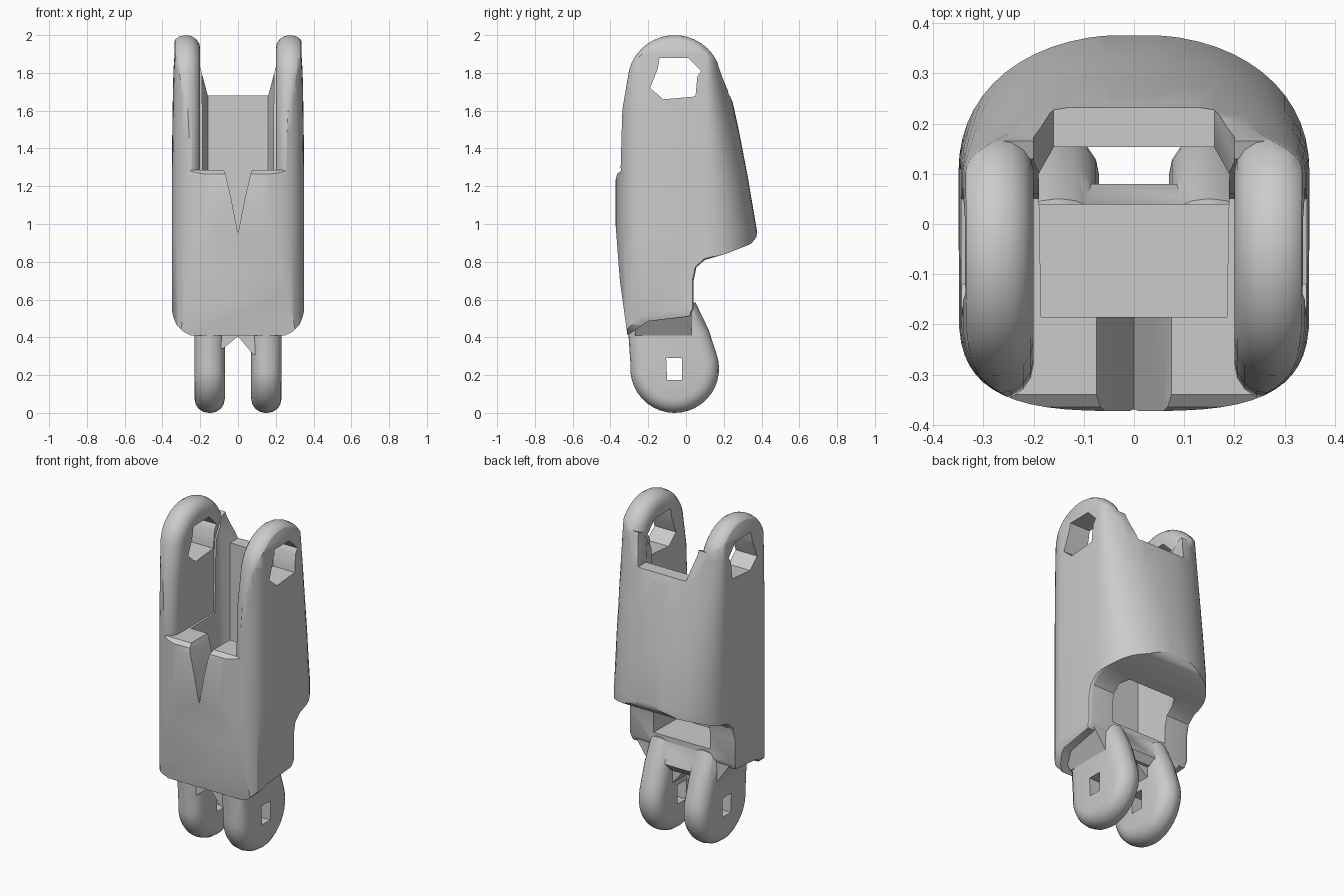
import bpy, bmesh, math
from mathutils import Vector

if "Cube" in bpy.data.objects:
    bpy.data.objects.remove(bpy.data.objects["Cube"], do_unlink=True)


def finish(name, bm):
    bmesh.ops.recalc_face_normals(bm, faces=bm.faces)
    mesh = bpy.data.meshes.new(name)
    bm.to_mesh(mesh)
    bm.free()
    obj = bpy.data.objects.new(name, mesh)
    bpy.context.collection.objects.link(obj)
    return obj


def prism(name, points, axis, lo, hi, bevel=0.0):
    """Extrude a 2D outline along an axis, optionally rounding both rims."""
    def place(p, d):
        return {"x": (d, p[0], p[1]), "y": (p[0], d, p[1]), "z": (p[0], p[1], d)}[axis]
    bm = bmesh.new()
    face = bm.faces.new([bm.verts.new(place(p, lo)) for p in points])
    shift = Vector(place((0, 0), hi - lo))
    extruded = bmesh.ops.extrude_face_region(bm, geom=[face], use_keep_orig=True)["geom"]
    bmesh.ops.translate(bm, vec=shift, verts=[v for v in extruded if isinstance(v, bmesh.types.BMVert)])
    bmesh.ops.recalc_face_normals(bm, faces=bm.faces)
    if bevel:
        caps = [face] + [f for f in extruded if isinstance(f, bmesh.types.BMFace)]
        rims = list({e for f in caps for e in f.edges})
        bmesh.ops.bevel(bm, geom=rims, offset=bevel, segments=4, profile=0.5,
                        affect="EDGES", clamp_overlap=True)
    return finish(name, bm)


def ring(half_width, back, z, steps=56):
    """Horizontal section with squarish front corners and a rounder back."""
    pts = []
    for i in range(steps):
        a = 2 * math.pi * i / steps
        c, s = math.cos(a), math.sin(a)
        n, cy, ry = (2.2, 0.1, back - 0.1) if s >= 0 else (3.2, -0.15, 0.223)
        x = half_width * math.copysign(abs(c) ** (2 / n), c)
        pts.append((x, cy + ry * math.copysign(abs(s) ** (2 / n), s), z))
    return pts


def loft(name, rings):
    bm = bmesh.new()
    loops = [[bm.verts.new(p) for p in r] for r in rings]
    count = len(loops[0])
    for a, b in zip(loops, loops[1:]):
        for i in range(count):
            j = (i + 1) % count
            bm.faces.new((a[i], a[j], b[j], b[i]))
    bm.faces.new(loops[0])
    bm.faces.new(loops[-1])
    return finish(name, bm)


def combine(target, tool, operation):
    """Apply a boolean and discard the tool."""
    mod = target.modifiers.new(operation.lower(), "BOOLEAN")
    mod.operation, mod.solver, mod.object = operation, "EXACT", tool
    bpy.context.view_layer.objects.active = target
    bpy.ops.object.modifier_apply(modifier=mod.name)
    bpy.data.objects.remove(tool, do_unlink=True)


def arc(cy, cz, r, start, end, steps):
    angles = [math.radians(start + (end - start) * i / steps) for i in range(steps + 1)]
    return [(cy + r * math.cos(a), cz + r * math.sin(a)) for a in angles]


def mirrored(half):
    """Close an outline given its right half, listed from bottom to top."""
    return half + [(-x, z) for x, z in reversed(half) if x]


# Hollow shell: side profile with the cut-away below the back wall
shell_profile = [
    (-0.31, 0.41), (-0.35, 0.7), (-0.373, 1.0), (-0.373, 1.23), (-0.365, 1.265), (-0.34, 1.285),
    (0.05, 1.285), (0.06, 1.72), (0.13, 1.84), (0.165, 1.853), (0.195, 1.77), (0.245, 1.65),
    (0.295, 1.45), (0.34, 1.25), (0.378, 0.98), (0.373, 0.93), (0.345, 0.895), (0.22, 0.845),
    (0.1, 0.81), (0.055, 0.77), (0.04, 0.7), (0.04, 0.55), (0.02, 0.51), (-0.2, 0.485)]
link = prism("finger_link", shell_profile, "x", -0.36, 0.36, 0.035)

# Upper arms with rounded tips
arm_profile = ([(-0.3, 0.95), (0.3, 0.95), (0.305, 1.25), (0.25, 1.53), (0.178, 1.81)]
               + arc(-0.06, 1.75, 0.25, 25, 165, 14)
               + [(-0.338, 1.6), (-0.35, 1.3)])
for side in (-1, 1):
    lo, hi = sorted((side * 0.2, side * 0.352))
    combine(link, prism("arm", arm_profile, "x", lo, hi, 0.07), "UNION")

# Trim to a rounded envelope that narrows upward, with round bottom corners
sections = [(0.35, 0.378, 0.3), (0.35, 0.378, 0.95), (0.35, 0.327, 1.25), (0.348, 0.283, 1.48),
            (0.345, 0.24, 1.68), (0.342, 0.21, 1.81), (0.336, 0.2, 1.9), (0.334, 0.2, 2.1)]
combine(link, loft("envelope", [ring(*s) for s in sections]), "INTERSECT")
front_outline = mirrored([(0.24, 0.405), (0.29, 0.43), (0.325, 0.465), (0.343, 0.51), (0.36, 0.58), (0.36, 2.2)])
combine(link, prism("front_outline", front_outline, "y", -0.6, 0.6), "INTERSECT")

# Cavity, lowered top of the back wall, and the notch in the front lip
cavity = [(-0.185, -0.185), (0.185, -0.185), (0.19, 0.1), (0.16, 0.153), (-0.16, 0.153), (-0.19, 0.1)]
combine(link, prism("cavity", cavity, "z", 0.6, 2.2), "DIFFERENCE")
wall_top = mirrored([(0.16, 1.68), (0.2, 1.83), (0.2, 2.2)])
combine(link, prism("wall_top", wall_top, "y", 0.03, 0.6), "DIFFERENCE")
notch = mirrored([(0, 0.95), (0.035, 1.13), (0.065, 1.26), (0.1, 1.35)])
combine(link, prism("notch", notch, "y", -0.5, -0.15), "DIFFERENCE")

# Neck flare between the shell and the hinge
neck = mirrored([(0.23, 0.41), (0.31, 0.525)])
combine(link, prism("neck", neck, "y", -0.27, 0.03), "UNION")

# Lower hinge lugs with gussets
lug_profile = arc(-0.06, 0.235, 0.235, -185, 22, 22) + [(0.12, 0.44), (0.05, 0.585), (-0.27, 0.585), (-0.305, 0.42)]
for side in (-1, 1):
    lo, hi = sorted((side * 0.07, side * 0.23))
    combine(link, prism("lug", lug_profile, "x", lo, hi, 0.075), "UNION")

# Web between the lugs, with a sloping back
web = [(-0.13, 0.56), (-0.13, 0.34), (-0.08, 0.34), (0, 0.405), (0.08, 0.31), (0.13, 0.31), (0.13, 0.56)]
combine(link, prism("web", web, "y", -0.275, 0.03), "UNION")
back_web = [(0, 0.41), (0.05, 0.41), (0.08, 0.45), (0.035, 0.58), (0, 0.58)]
combine(link, prism("back_web", back_web, "x", -0.12, 0.12), "UNION")

# Pin holes
upper_hole = [(-0.12, 1.66), (0.05, 1.675), (0.06, 1.78), (0.08, 1.81), (0.01, 1.88),
              (-0.14, 1.88), (-0.15, 1.82), (-0.19, 1.72)]
lower_hole = [(-0.1, 0.175), (-0.02, 0.175), (-0.02, 0.29), (-0.105, 0.29)]
for hole in (upper_hole, lower_hole):
    combine(link, prism("pin_hole", hole, "x", -0.5, 0.5), "DIFFERENCE")

bpy.ops.object.select_all(action="DESELECT")
link.select_set(True)
bpy.context.view_layer.objects.active = link
bpy.ops.object.shade_smooth_by_angle(angle=math.radians(35))
